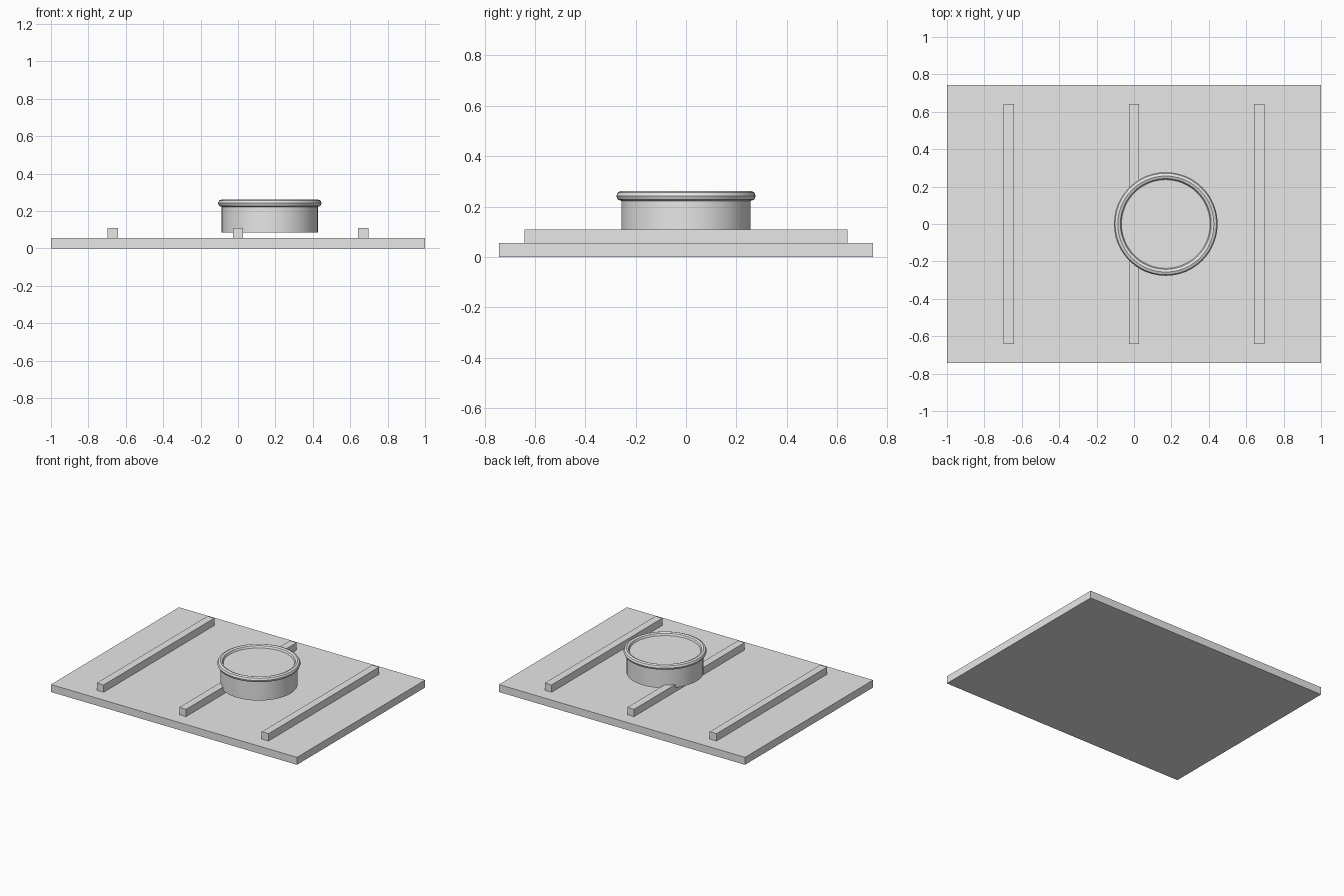
import bpy
import math

cube = bpy.data.objects.get("Cube")
if cube:
    bpy.data.objects.remove(cube, do_unlink=True)

# Single plain grey
grey = bpy.data.materials.new("plain_grey")
grey.use_nodes = True
colour = (0.8, 0.8, 0.8, 1)
grey.diffuse_color = colour
grey.node_tree.nodes["Principled BSDF"].inputs["Base Color"].default_value = colour


def finish(name, smooth=False):
    obj = bpy.context.object
    obj.name = name
    obj.data.materials.append(grey)
    if smooth:
        bpy.ops.object.shade_smooth_by_angle(angle=math.radians(30))
    return obj


def box(name, x, width, depth, bottom, top):
    bpy.ops.mesh.primitive_cube_add(size=1, location=(x, 0, (bottom + top) / 2))
    bpy.context.object.scale = (width, depth, top - bottom)
    bpy.ops.object.transform_apply(location=False, rotation=False, scale=True)
    return finish(name)


PLATE_TOP = 0.055
DISH_X, DISH_RADIUS = 0.17, 0.257
DISH_BOTTOM, RIM_Z = 0.086, 0.242

# Base board
box("base_board", 0, 2, 1.486, 0, PLATE_TOP)

# Three raised slats
for side, x in (("right", -0.67), ("middle", 0), ("left", 0.67)):
    box(f"{side}_slat", x, 0.055, 1.284, PLATE_TOP, 0.109)

# Round drum, floating just above the board
bpy.ops.mesh.primitive_cylinder_add(
    vertices=48, radius=DISH_RADIUS, depth=RIM_Z - DISH_BOTTOM,
    location=(DISH_X, 0, (DISH_BOTTOM + RIM_Z) / 2))
finish("drum", smooth=True)

# Faceted ring around the top of the drum
bpy.ops.mesh.primitive_torus_add(
    major_segments=48, minor_segments=8, major_radius=DISH_RADIUS,
    minor_radius=0.02, location=(DISH_X, 0, RIM_Z))
finish("drum_rim", smooth=True)
